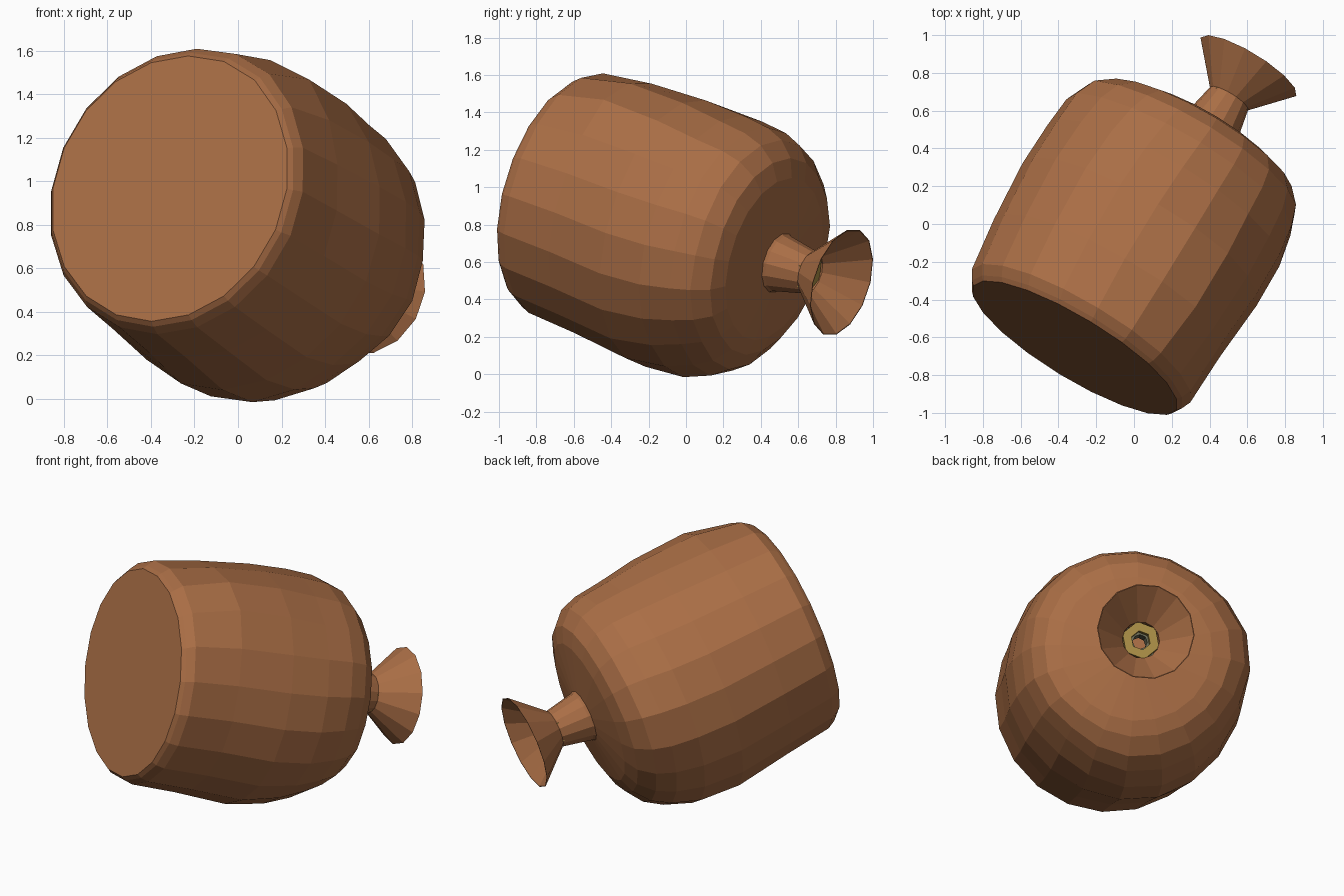
import bpy, bmesh, math
from mathutils import Vector

if "Cube" in bpy.data.objects:
    bpy.data.objects.remove(bpy.data.objects["Cube"])

# Tilted axis of the jug: from base centre towards the mouth
BASE = Vector((-0.295, -0.645, 0.95))
AXIS = Vector((0.503, 0.825, -0.256)).normalized()
SIDE = Vector((AXIS.y, -AXIS.x, 0)).normalized()
UP = SIDE.cross(AXIS).normalized()
if UP.z < 0:
    UP = -UP

# Dents and bulges of the hand-made body: angle, position, width, length, height
LUMPS = [(58, 0.45, 24, 0.32, 0.08), (-52, 1.15, 24, 0.28, -0.05),
         (168, 1.2, 28, 0.22, 0.055), (0, 1.2, 25, 0.2, -0.025),
         (-105, 0.85, 28, 0.25, 0.03), (-100, 1.36, 45, 0.10, -0.05)]


def material(name, col):
    m = bpy.data.materials.new(name)
    m.diffuse_color = (*col, 1)
    m.use_nodes = True
    m.node_tree.nodes["Principled BSDF"].inputs["Base Color"].default_value = m.diffuse_color
    return m


def lump(a, t):
    total = 0
    for ang, pos, wid, length, height in LUMPS:
        da = (math.degrees(a) - ang + 180) % 360 - 180
        total += height * math.exp(-(da / wid) ** 2 - ((t - pos) / length) ** 2)
    return total


def revolve(name, profile, sides, mat, cap_start=False, closed=False, turn=0.0, lumpy=False):
    """Profile rows: distance along axis, radius, sideways shift, upward shift."""
    bm = bmesh.new()
    rings = []
    for t, r, sx, sz in profile:
        ring = []
        for i in range(sides):
            a = math.tau * i / sides + turn
            q = r + (lump(a, t) * min(1, r / 0.6) ** 3 if lumpy else 0)
            ring.append(bm.verts.new(BASE + AXIS * t + SIDE * (q * math.cos(a) + sx)
                                     + UP * (q * math.sin(a) + sz)))
        rings.append(ring)
    pairs = list(zip(rings, rings[1:]))
    if closed:
        pairs.append((rings[-1], rings[0]))
    for a, b in pairs:
        for i in range(sides):
            j = (i + 1) % sides
            bm.faces.new((a[i], a[j], b[j], b[i]))
    if cap_start:
        bm.faces.new(rings[0])
    bmesh.ops.recalc_face_normals(bm, faces=bm.faces)
    me = bpy.data.meshes.new(name)
    bm.to_mesh(me)
    bm.free()
    me.materials.append(mat)
    ob = bpy.data.objects.new(name, me)
    bpy.context.collection.objects.link(ob)
    return ob


clay = material("clay", (0.40, 0.155, 0.06))
yellow = material("yellow", (0.40, 0.27, 0.06))
grey = material("grey", (0.16, 0.16, 0.10))

# Slightly lopsided body with a flat base and a conical shoulder
revolve("jug_body", [
    (-0.022, 0.63, -0.01, 0.01), (0.0, 0.65, -0.01, 0.01), (0.05, 0.677, -0.015, 0.015),
    (0.35, 0.70, -0.03, 0.005), (0.70, 0.725, -0.03, -0.015), (0.95, 0.715, -0.02, -0.015),
    (1.12, 0.685, -0.008, -0.005), (1.23, 0.64, 0, 0), (1.31, 0.56, 0, 0),
    (1.345, 0.46, 0, 0), (1.385, 0.16, 0, 0)], 20, clay, cap_start=True, lumpy=True)

# Neck and flared mouth, folded back at the lip to line the inside
revolve("neck_and_mouth", [
    (1.37, 0.172, 0, 0), (1.40, 0.155, 0, 0), (1.585, 0.118, 0, 0), (1.79, 0.297, 0, 0),
    (1.79, 0.292, 0, 0), (1.59, 0.113, 0, 0), (1.40, 0.113, 0, 0)], 14, clay)

# Hexagonal collar seated in the throat, with a darker ring behind it
revolve("throat_collar", [
    (1.585, 0.118, 0, 0), (1.585, 0.06, 0, 0), (1.55, 0.06, 0, 0), (1.55, 0.118, 0, 0)],
    6, yellow, closed=True, turn=0.3)
revolve("throat_backing", [
    (1.55, 0.112, 0, 0), (1.55, 0.045, 0, 0), (1.47, 0.045, 0, 0), (1.47, 0.112, 0, 0)],
    8, grey, closed=True)
